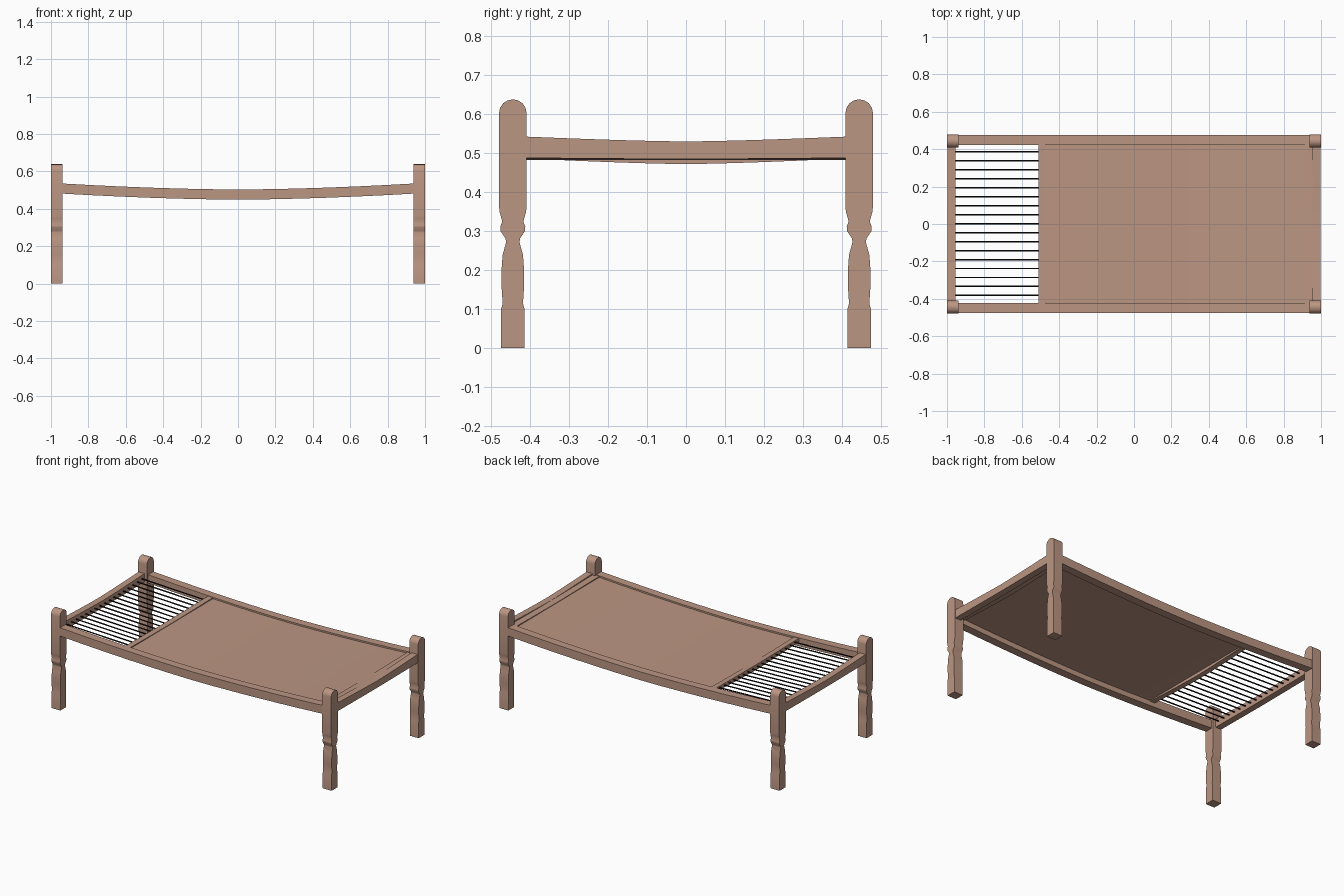
import bpy, bmesh, math
from mathutils import Vector

cube = bpy.data.objects.get("Cube")
if cube:
    bpy.data.objects.remove(cube, do_unlink=True)


def make_material(name, colour):
    mat = bpy.data.materials.new(name)
    mat.use_nodes = True
    mat.diffuse_color = colour
    mat.node_tree.nodes["Principled BSDF"].inputs["Base Color"].default_value = colour
    return mat


wood = make_material("warm brown wood", (0.5, 0.305, 0.225, 1))
black = make_material("black rope", (0.006, 0.005, 0.005, 1))


def finish(name, bm, mat=wood, angle=30):
    bmesh.ops.recalc_face_normals(bm, faces=bm.faces)
    mesh = bpy.data.meshes.new(name)
    bm.to_mesh(mesh)
    bm.free()
    mesh.materials.append(mat)
    obj = bpy.data.objects.new(name, mesh)
    bpy.context.collection.objects.link(obj)
    bpy.ops.object.select_all(action='DESELECT')
    obj.select_set(True)
    bpy.context.view_layer.objects.active = obj
    bpy.ops.object.shade_smooth_by_angle(angle=math.radians(angle))


def slab(name, xs, ys, top, bottom, nx=1, ny=1):
    """Box between xs and ys whose top and bottom follow height functions."""
    bm = bmesh.new()
    bmesh.ops.create_grid(bm, x_segments=nx, y_segments=ny, size=0.5)
    lower = bm.verts[:]
    extruded = bmesh.ops.extrude_face_region(bm, geom=bm.faces[:], use_keep_orig=True)
    upper = [v for v in extruded["geom"] if isinstance(v, bmesh.types.BMVert)]
    for verts, height in ((lower, bottom), (upper, top)):
        for v in verts:
            x = xs[0] + (v.co.x + 0.5) * (xs[1] - xs[0])
            y = ys[0] + (v.co.y + 0.5) * (ys[1] - ys[0])
            v.co = (x, y, height(x, y))
    finish(name, bm)


def rail_top(x):
    return 0.503 + 0.032 * (abs(x) / 0.94) ** 1.7


def sag(y, depth):
    return depth * (1 - min(1, abs(y) / 0.42) ** 1.4)


# Legs: turned outline with a rounded head, as (half width, height)
outline = [(0.030, 0), (0.030, 0.1), (0.026, 0.115), (0.029, 0.16), (0.029, 0.2),
           (0.026, 0.24), (0.017, 0.272), (0.019, 0.282), (0.031, 0.3), (0.032, 0.312),
           (0.027, 0.325), (0.034, 0.35), (0.035, 0.36), (0.035, 0.604)]
outline += [(0.035 * math.cos(a), 0.604 + 0.034 * math.sin(a))
            for a in (math.pi * i / 8 for i in range(1, 4))]


def leg(name, sx, sy):
    bm = bmesh.new()
    ring = outline + [(0, 0.638)] + [(-w, z) for w, z in reversed(outline)]
    face = bm.faces.new([bm.verts.new((sx * 0.937, sy * 0.444 + w, z)) for w, z in ring])
    moved = bmesh.ops.extrude_face_region(bm, geom=[face], use_keep_orig=True)
    for v in moved["geom"]:
        if isinstance(v, bmesh.types.BMVert):
            v.co.x = sx
    finish(name, bm, angle=40)


for sy, end in ((-1, "front"), (1, "back")):
    for sx, side in ((-1, "right"), (1, "left")):
        leg(f"{end}_{side}_leg", sx, sy)
    # Long sagging side rails
    slab(f"{end}_rail", (-0.945, 0.945), sorted((sy * 0.422, sy * 0.475)),
         lambda x, y: rail_top(x), lambda x, y: rail_top(x) - 0.054, nx=12)

# End rails
for sx, side in ((-1, "right"), (1, "left")):
    slab(f"{side}_end_rail", sorted((sx * 0.955, sx * 0.997)), (-0.425, 0.425),
         lambda x, y: 0.543 - sag(y, 0.013), lambda x, y: 0.488 - sag(y, 0.003), ny=12)

# Sleeping panel, set a little below the rails and crossbars
slab("panel", (-0.476, 0.916), (-0.423, 0.423),
     lambda x, y: rail_top(x) - 0.010, lambda x, y: rail_top(x) - 0.021, nx=12)
for name, x0, x1 in (("middle_crossbar", -0.51, -0.475), ("end_crossbar", 0.915, 0.957)):
    slab(name, (x0, x1), (-0.423, 0.423),
         lambda x, y: rail_top(x) - 0.003 - sag(y, 0.004),
         lambda x, y: rail_top(x) - 0.026 - sag(y, 0.015), ny=12)

# Ropes stretched from the end rail to the middle crossbar
bm = bmesh.new()
for i in range(17):
    y = (i - 8) * 0.048 + 0.002
    a = Vector((-0.96, y, 0.518 - sag(y, 0.010)))
    b = Vector((-0.505, y, 0.502 - sag(y, 0.010)))
    made = bmesh.ops.create_cone(bm, cap_ends=True, segments=6, radius1=0.0045,
                                 radius2=0.0045, depth=(b - a).length)
    turn = (b - a).to_track_quat('Z', 'Y').to_matrix()
    for v in made["verts"]:
        v.co = turn @ v.co + (a + b) / 2
finish("ropes", bm, black, 65)
